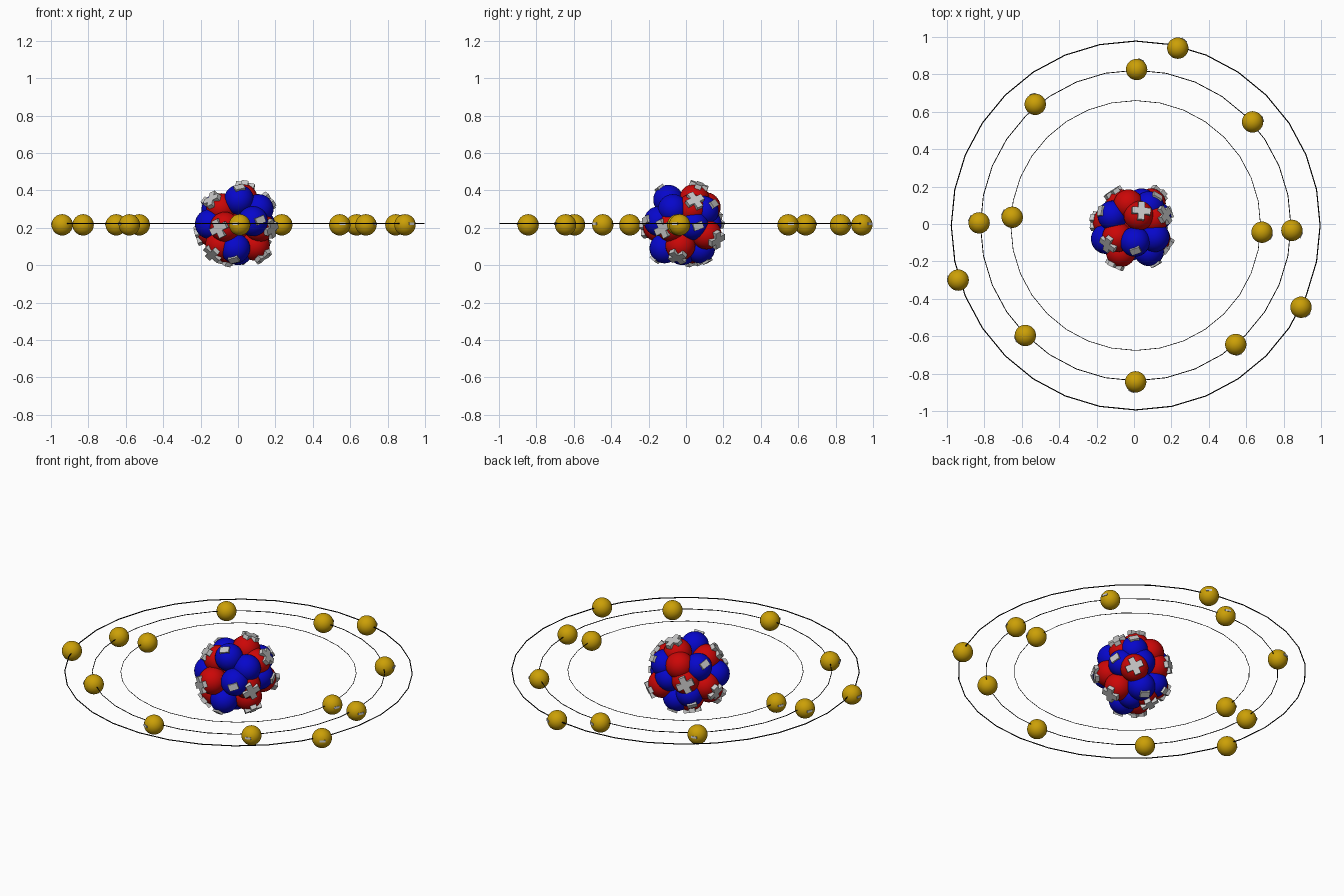
import bpy
from math import radians, cos, sin, atan2
from mathutils import Vector, Quaternion

old = bpy.data.objects.get("Cube")
if old:
    bpy.data.objects.remove(old, do_unlink=True)

MID = 0.223          # height of the orbit plane and nucleus centre
NUCLEON_R = 0.08
ELECTRON_R = 0.057
CORE = Vector((0, 0, MID))


def material(name, rgb):
    m = bpy.data.materials.new(name)
    m.use_nodes = True
    m.diffuse_color = (*rgb, 1)
    m.node_tree.nodes["Principled BSDF"].inputs["Base Color"].default_value = (*rgb, 1)
    return m


RED = material("red", (0.6, 0.002, 0.002))
BLUE = material("blue", (0.002, 0.002, 0.6))
GOLD = material("gold", (0.6, 0.35, 0.002))
GREY = material("grey", (0.57, 0.57, 0.57))
BLACK = material("black", (0.002, 0.002, 0.002))


def finish(name, mat):
    ob = bpy.context.object
    ob.name = name
    ob.data.materials.append(mat)
    return ob


def ball(name, centre, radius, mat):
    bpy.ops.mesh.primitive_uv_sphere_add(segments=32, ring_count=16, radius=radius, location=centre)
    bpy.ops.object.shade_smooth()
    return finish(name, mat)


def bar(name, centre, direction, size, roll):
    """Flat bar facing along direction, turned by roll degrees about it."""
    q = direction.to_track_quat('Z', 'Y') @ Quaternion((0, 0, 1), radians(roll))
    bpy.ops.mesh.primitive_cube_add(size=1, location=centre, rotation=q.to_euler())
    ob = finish(name, GREY)
    ob.scale = size
    return ob


def nucleons(name, centres, mat, bar_size, rolls):
    """Balls with raised bars on the side turned away from the core."""
    for i, p in enumerate(map(Vector, centres)):
        ball(f"{name}_{i}", p, NUCLEON_R, mat)
        out = (p - CORE).normalized()
        for k, roll in enumerate(rolls):
            bar(f"{name}_{i}_bar_{k}", p + out * 0.076, out, bar_size, roll)


# Nucleus: most red balls carry a raised cross, most blue balls a plain plate
ball("nucleus_core", CORE, 0.1, RED)
nucleons("crossed_proton", [
    (-0.09, -0.07, 0.305), (-0.07, -0.15, 0.205), (-0.095, -0.09, 0.11),
    (0.025, 0.045, 0.355), (0.105, 0.03, 0.30), (0.115, -0.08, 0.205),
    (0.09, -0.03, 0.105), (0.09, 0.11, 0.165),
    (-0.07, 0.105, 0.23), (-0.14, 0.01, 0.18), (-0.05, 0.03, 0.09),
], RED, (0.1, 0.036, 0.024), (25, 115))
nucleons("plain_proton", [(-0.03, 0.105, 0.31)], RED, None, ())
nucleons("plated_neutron", [
    (0.005, -0.095, 0.35), (0.08, -0.145, 0.235), (-0.015, -0.115, 0.09),
    (-0.115, 0.045, 0.30), (0.08, 0.095, 0.29), (0.12, 0.04, 0.215),
    (0.01, 0.075, 0.09), (-0.08, 0.075, 0.14),
], BLUE, (0.055, 0.038, 0.022), (20,))
nucleons("plain_neutron", [
    (0.11, -0.07, 0.30), (-0.15, -0.08, 0.22), (0.04, 0.11, 0.22), (0, -0.02, 0.081),
], BLUE, None, ())

# Orbits: thin rings
for name, radius, thick in (("inner_orbit", 0.668, 0.0017), ("middle_orbit", 0.83, 0.0022),
                            ("outer_orbit", 0.986, 0.003)):
    bpy.ops.mesh.primitive_torus_add(major_segments=32, minor_segments=6, major_radius=radius,
                                     minor_radius=thick, location=(0.009, -0.008, MID))
    finish(name, BLACK)

# Electrons with a small raised dash
electrons = [
    (-0.651, 0.036), (0.684, -0.044),
    (0.014, 0.826), (0.634, 0.546), (0.844, -0.034), (0.544, -0.644),
    (0.009, -0.844), (-0.581, -0.596), (-0.828, 0.006), (-0.528, 0.64),
    (0.234, 0.94), (-0.94, -0.3), (0.893, -0.445),
]
for i, (x, y) in enumerate(electrons):
    c = Vector((x, y, MID - 0.007))
    ball(f"electron_{i}", c, ELECTRON_R, GOLD)
    a = atan2(y, x) - radians(25)
    out = Vector((cos(a), sin(a), 0.1)).normalized()
    bar(f"dash_{i}", c + out * 0.053, out, (0.034, 0.012, 0.012), 0)
